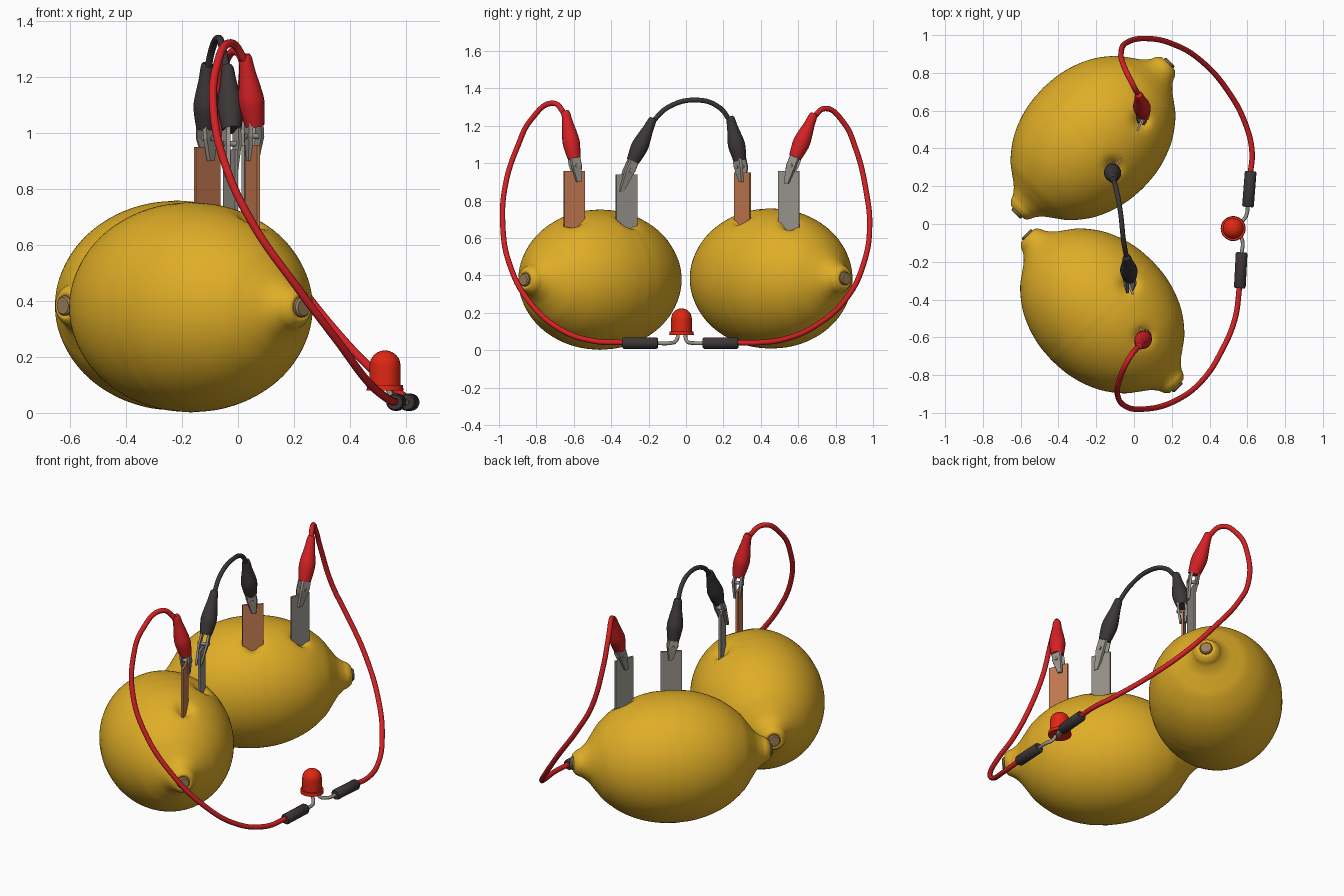
import bpy, bmesh, math
from mathutils import Vector, Matrix

if "Cube" in bpy.data.objects:
    bpy.data.objects.remove(bpy.data.objects["Cube"])


def material(name, r, g, b):
    m = bpy.data.materials.new(name)
    m.use_nodes = True
    m.diffuse_color = (r, g, b, 1)
    m.node_tree.nodes["Principled BSDF"].inputs["Base Color"].default_value = (r, g, b, 1)
    return m


yellow = material("lemon_yellow", .74, .42, .02)
tan = material("stem_tan", .33, .21, .10)
red = material("insulation_red", .66, .015, .018)
led_red = material("lamp_red", .75, .02, .006)
black = material("rubber_black", .045, .037, .038)
grey = material("metal_grey", .31, .29, .26)
copper = material("copper", .57, .20, .085)


def finish(name, bm, *mats, smooth=True):
    bmesh.ops.recalc_face_normals(bm, faces=bm.faces[:])
    mesh = bpy.data.meshes.new(name)
    bm.to_mesh(mesh)
    bm.free()
    for m in mats:
        mesh.materials.append(m)
    ob = bpy.data.objects.new(name, mesh)
    bpy.context.collection.objects.link(ob)
    if smooth:
        bpy.ops.object.select_all(action='DESELECT')
        bpy.context.view_layer.objects.active = ob
        ob.select_set(True)
        bpy.ops.object.shade_smooth_by_angle(angle=math.radians(40))
    return ob


def rounded(points, steps=6):
    """Smooth curve through the profile points (Catmull-Rom)."""
    p = [Vector(q) for q in points]
    p = [p[0] * 2 - p[1]] + p + [p[-1] * 2 - p[-2]]
    out = []
    for a, b, c, d in zip(p, p[1:], p[2:], p[3:]):
        for i in range(steps):
            t = i / steps
            out.append(.5 * (2 * b + (c - a) * t + (2 * a - 5 * b + 4 * c - d) * t * t
                             + (3 * b - a - 3 * c + d) * t ** 3))
    return out + [p[-2]]


def lathe(profile, origin, direction, sides=24):
    """Revolve (distance, radius) points about a direction; ends are capped."""
    bm = bmesh.new()
    frame = Matrix.Translation(origin) @ Vector(direction).to_track_quat('Z', 'Y').to_matrix().to_4x4()
    rings = []
    for dist, rad in profile:
        rings.append([bm.verts.new(frame @ Vector((rad * math.cos(k * math.tau / sides),
                                                   rad * math.sin(k * math.tau / sides), dist)))
                      for k in range(sides)])
    for lo, hi in zip(rings, rings[1:]):
        for k in range(sides):
            j = (k + 1) % sides
            bm.faces.new((lo[k], lo[j], hi[j], hi[k]))
    bm.faces.new(rings[0])
    bm.faces.new(rings[-1])
    return bm


def wire(name, points, radius, mat):
    cu = bpy.data.curves.new(name, 'CURVE')
    cu.dimensions = '3D'
    cu.bevel_depth = radius
    cu.bevel_resolution = 4
    cu.use_fill_caps = True
    sp = cu.splines.new('BEZIER')
    sp.bezier_points.add(len(points) - 1)
    for bp, co in zip(sp.bezier_points, points):
        bp.co = co
        bp.handle_left_type = bp.handle_right_type = 'AUTO'
    cu.materials.append(mat)
    bpy.context.collection.objects.link(bpy.data.objects.new(name, cu))


# Lemons: mirrored half profile, pressed in where the strips enter
half = [(0, .375), (.1, .367), (.2, .342), (.3, .296), (.39, .226), (.44, .163),
        (.475, .116), (.51, .085), (.54, .07), (.56, .05), (.558, .034)]


def lemon(name, centre, axis, holes):
    side = rounded(half)
    profile = [(-d, r) for d, r in reversed(side[1:])] + [(d, r) for d, r in side]
    bm = lathe(profile, centre, axis, 112)
    for v in bm.verts:
        if v.co.z > centre[2]:
            for hole in holes:
                d2 = (v.co.xy - Vector(hole)).length_squared
                v.co.z -= .045 * math.exp(-d2 / .0016)
    finish(name, bm, yellow)
    for end, s in (("front", -1), ("back", 1)):
        direction = Vector(axis).normalized() * s
        finish(f"{name}_stem_{end}",
               lathe([(.54, .036), (.568, .036), (.575, .03)], centre, direction, 16), tan)


spot_a_copper, spot_a_zinc = (.052, -.597), (-.027, -.318)
spot_b_copper, spot_b_zinc = (-.11, .303), (.04, .55)
lemon("front_lemon", (-.168, -.46, .377), (.7, -.71, 0), (spot_a_copper, spot_a_zinc))
lemon("back_lemon", (-.217, .455, .383), (.71, .7, 0), (spot_b_copper, spot_b_zinc))


# Metal strips
def strip(name, spot, top, angle, *mats):
    bm = bmesh.new()
    bmesh.ops.create_cube(bm, size=1)
    bm.transform(Matrix.Translation((*spot, (top + .5) / 2)) @ Matrix.Rotation(angle, 4, 'Z')
                 @ Matrix.Diagonal((.12, .012, top - .5, 1)))
    bm.normal_update()
    for f in bm.faces:
        if len(mats) > 1 and f.normal.y - f.normal.x > 1.2:
            f.material_index = 1
    finish(name, bm, *mats, smooth=False)


turn = math.radians(69)
strip("front_copper_strip", spot_a_copper, .957, -turn, copper)
strip("front_zinc_strip", spot_a_zinc, .94, -turn, grey)
strip("back_copper_strip", spot_b_copper, .95, math.radians(43), copper, grey)
strip("back_zinc_strip", spot_b_zinc, .957, turn, grey)


# Clips: a tapered rubber boot, two jaws and a rivet
boot_shape = rounded([(0, .034), (.035, .04), (.09, .046), (.14, .04), (.2, .029), (.25, .023), (.265, .017)], 4)


def clip(name, tip, base, top, angle, mat):
    tip, base, top = Vector(tip), Vector(base), Vector(top)
    axis = (top - base).normalized()
    scale = (top - base).length / .265
    finish(name + "_boot", lathe([(d * scale, r) for d, r in boot_shape], base, axis, 20), mat)
    across = Vector((math.cos(angle), math.sin(angle), 0))
    out = Vector((-across.y, across.x, 0))
    for label, s in (("left", 1), ("right", -1)):
        bm = bmesh.new()
        inner = base + axis * .03
        for p, wide, gap in ((inner, .03, .014), (base.lerp(tip, .3), .032, .016), (tip, .014, .007)):
            for w, g in ((-wide, gap), (wide, gap), (wide * .8, gap + .013), (-wide * .8, gap + .013)):
                bm.verts.new(p + across * w + out * s * g)
        v = list(bm.verts)
        for o in (0, 4):
            for k in range(4):
                j = (k + 1) % 4
                bm.faces.new((v[o + k], v[o + j], v[o + j + 4], v[o + k + 4]))
        bm.faces.new(v[:4])
        bm.faces.new(v[-4:])
        finish(f"{name}_jaw_{label}", bm, grey, smooth=False)
    finish(name + "_rivet", lathe([(-.034, .01), (.034, .01)], base.lerp(tip, .3), out, 10), grey)


clip("front_red_clip", (.052, -.577, .9), (.06, -.598, 1.025), (.025, -.645, 1.28), -turn, red)
clip("front_black_clip", (-.025, -.35, .845), (-.022, -.285, 1.01), (-.038, -.175, 1.24), -turn, black)
clip("back_black_clip", (-.105, .303, .9), (-.115, .289, 1.015), (-.11, .235, 1.25), math.radians(43), black)
clip("back_red_clip", (.04, .54, .89), (.05, .583, 1.03), (.025, .685, 1.265), turn, red)

# Wires
wire("black_wire", [(-.036, -.19, 1.21), (-.055, -.09, 1.302), (-.072, .065, 1.337),
                    (-.092, .175, 1.3), (-.11, .24, 1.22)], .013, black)
wire("front_red_wire", [(.03, -.64, 1.25), (-.025, -.71, 1.32), (-.078, -.83, 1.23), (-.088, -.9, 1.09),
                        (-.05, -.962, .9), (.05, -.98, .68), (.21, -.94, .45), (.36, -.83, .25),
                        (.465, -.67, .11), (.535, -.5, .05), (.56, -.32, .04)], .0145, red)
wire("back_red_wire", [(.03, .67, 1.23), (-.01, .745, 1.292), (-.055, .84, 1.22), (-.068, .91, 1.07),
                       (-.03, .965, .84), (.06, .982, .67), (.2, .955, .48), (.36, .86, .28),
                       (.5, .7, .135), (.59, .53, .06), (.625, .38, .04), (.615, .26, .04)], .0145, red)

# Lamp: sleeves, bent legs, flanged dome
for name, start, end in (("front_sleeve", (.56, -.34, .038), (.57, -.15, .038)),
                         ("back_sleeve", (.618, .28, .038), (.603, .09, .038))):
    direction = Vector(end) - Vector(start)
    n = direction.length
    finish(name, lathe([(0, .026), (.008, .031), (n - .008, .031), (n, .026)], start, direction, 20), black)
wire("front_lamp_leg", [(.568, -.17, .038), (.573, -.085, .038), (.555, -.055, .048), (.53, -.04, .1)], .01, grey)
wire("back_lamp_leg", [(.604, .11, .038), (.592, .04, .038), (.56, .005, .048), (.53, -.005, .1)], .01, grey)
dome = [(.1 + .07 * i / 2, .055) for i in range(3)]
dome += [(.17 + .053 * math.sin(a), .055 * math.cos(a)) for a in (i * math.pi / 17 for i in range(1, 9))]
finish("lamp", lathe([(.08, .066), (.1, .064)] + dome, (.525, -.024, 0), (0, 0, 1), 32), led_red)
